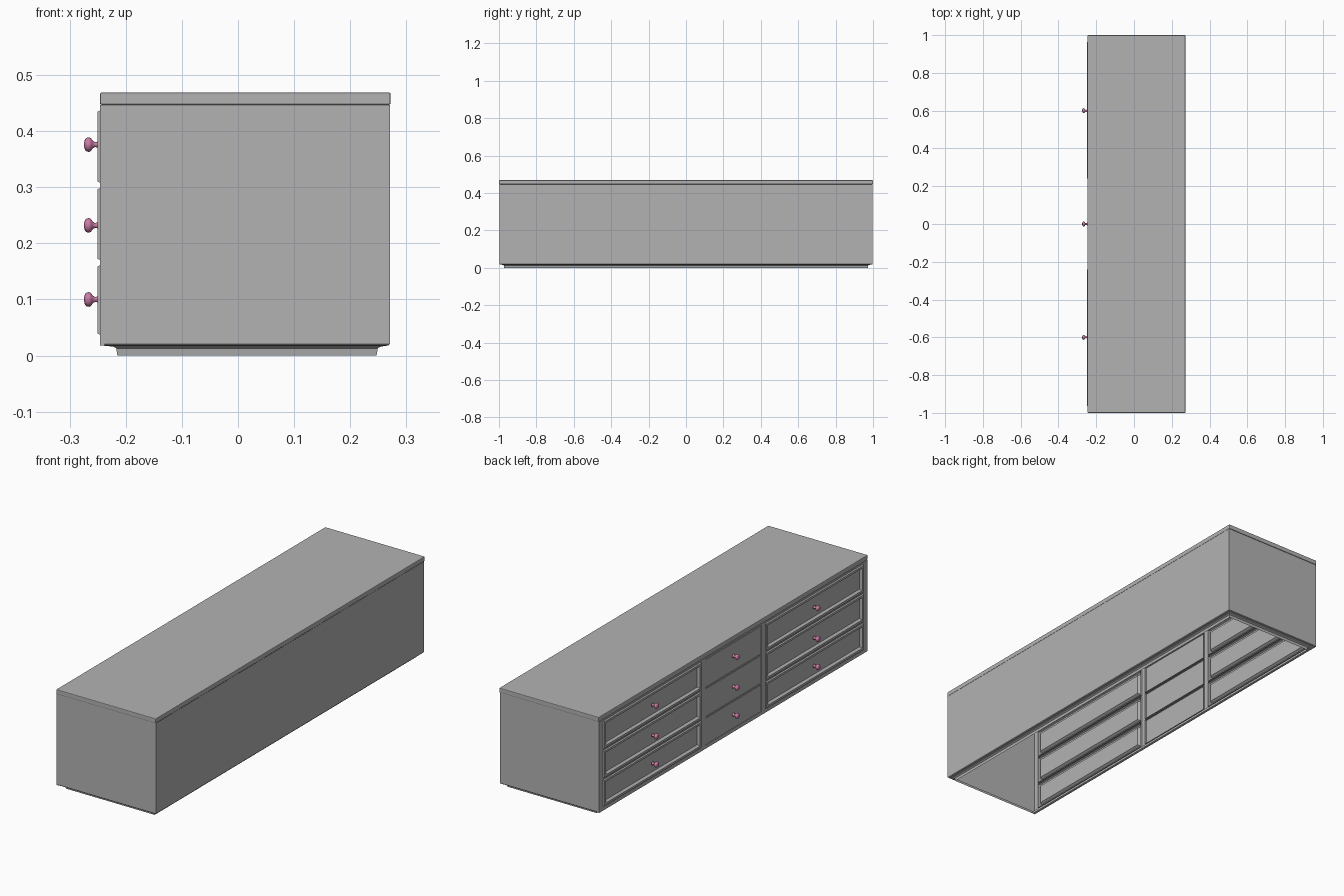
import bpy, bmesh, math
from mathutils import Matrix

cube = bpy.data.objects.get("Cube")
if cube:
    bpy.data.objects.remove(cube)


def make_material(name, color):
    mat = bpy.data.materials.new(name)
    mat.use_nodes = True
    mat.diffuse_color = color
    mat.node_tree.nodes["Principled BSDF"].inputs["Base Color"].default_value = color
    return mat


grey = make_material("grey paint", (0.45, 0.45, 0.45, 1))
pink = make_material("pink knob", (0.6, 0.2, 0.38, 1))


def finish(bm, name, mat, smooth=False):
    mesh = bpy.data.meshes.new(name)
    bm.to_mesh(mesh)
    bm.free()
    mesh.materials.append(mat)
    obj = bpy.data.objects.new(name, mesh)
    bpy.context.collection.objects.link(obj)
    if smooth:
        bpy.ops.object.select_all(action="DESELECT")
        obj.select_set(True)
        bpy.context.view_layer.objects.active = obj
        bpy.ops.object.shade_smooth_by_angle(angle=math.radians(40))
    return obj


FRONT, BACK, HALF = -0.246, 0.272, 1.0
FRAME_BACK = -0.238
BASE, TOP, HEIGHT = 0.018, 0.447, 0.469

# Top slab with softened edges
bm = bmesh.new()
bmesh.ops.create_cube(bm, size=1, matrix=Matrix.Translation(
    ((FRONT + BACK) / 2, 0, (TOP + HEIGHT) / 2))
    @ Matrix.Diagonal((BACK - FRONT, 2 * HALF, HEIGHT - TOP, 1)))
bmesh.ops.bevel(bm, geom=bm.edges[:], offset=0.003, segments=2,
                profile=0.5, affect="EDGES")
finish(bm, "top_slab", grey)


# Open-bottomed shells made of stacked rectangular rings
def ring_shell(name, rings, skip_front=False):
    bm = bmesh.new()
    loops = [[bm.verts.new(p) for p in
              ((x0, y, z), (x0, -y, z), (x1, -y, z), (x1, y, z))]
             for x0, x1, y, z in rings]
    for upper, lower in zip(loops, loops[1:]):
        for i in range(4):
            if skip_front and i == 0:
                continue
            j = (i + 1) % 4
            bm.faces.new((upper[i], lower[i], lower[j], upper[j]))
    return finish(bm, name, grey)


ring_shell("carcass", [
    (FRAME_BACK, BACK - 0.001, HALF - 0.003, TOP),
    (FRAME_BACK, BACK - 0.001, HALF - 0.003, BASE + 0.003),
    (FRAME_BACK, BACK - 0.004, HALF - 0.006, BASE)], skip_front=True)
ring_shell("plinth", [
    (FRONT + 0.003, BACK - 0.004, HALF - 0.006, BASE),
    (-0.222, 0.254, 0.979, BASE - 0.002),
    (-0.217, 0.249, 0.974, 0.013),
    (-0.215, 0.247, 0.972, 0.0)])

# Drawer front sheet: a grid of frame cells with moulded drawer cells
half = HALF - 0.003
ys = [-half, -0.967, -0.238, -0.208, 0.208, 0.238, 0.967, half]
zs = [BASE, 0.035, 0.163, 0.168, 0.301, 0.306, 0.439, TOP]
bm = bmesh.new()
grid = [[bm.verts.new((FRONT, y, z)) for z in zs] for y in ys]
drawers = []
for i in range(len(ys) - 1):
    for j in range(len(zs) - 1):
        face = bm.faces.new((grid[i][j], grid[i][j + 1],
                             grid[i + 1][j + 1], grid[i + 1][j]))
        if i % 2 and j % 2:
            drawers.append((face, i != 3))
bm.normal_update()
outline = [e for e in bm.edges if e.is_boundary]


def inset(faces, width, depth):
    bmesh.ops.inset_individual(bm, faces=faces, thickness=width, depth=0)
    for v in {v for f in faces for v in f.verts}:
        v.co.x -= depth


every = [f for f, moulded in drawers]
panelled = [f for f, moulded in drawers if moulded]
inset(every, 0.001, -0.007)       # shadow gap
inset(every, 0.002, 0.007)        # drawer edge
inset(panelled, 0.003, 0.004)     # raised rim
inset(panelled, 0.014, 0.0)       # flat border
inset(panelled, 0.009, -0.011)    # sloped moulding down to the panel

# Return edges from the front sheet to the carcass
extruded = bmesh.ops.extrude_edge_only(bm, edges=outline)["geom"]
for v in extruded:
    if isinstance(v, bmesh.types.BMVert):
        v.co.x = FRAME_BACK
finish(bm, "drawer_fronts", grey)

# Turned knobs: radius and distance along the outward axis
profile = [(0.0085, 0.0), (0.008, 0.002), (0.005, 0.005), (0.0045, 0.009),
           (0.007, 0.013), (0.0115, 0.016), (0.013, 0.019), (0.0125, 0.023),
           (0.010, 0.0265), (0.005, 0.028), (0.0, 0.0285)]


def knob(name, y, z):
    bm = bmesh.new()
    verts = [bm.verts.new((FRONT - d, y + r, z)) for r, d in profile]
    edges = [bm.edges.new(pair) for pair in zip(verts, verts[1:])]
    bmesh.ops.spin(bm, geom=verts + edges, cent=(0, y, z), axis=(1, 0, 0),
                   angle=math.tau, steps=20)
    bmesh.ops.remove_doubles(bm, verts=bm.verts[:], dist=0.0002)
    bmesh.ops.recalc_face_normals(bm, faces=bm.faces[:])
    finish(bm, name, pink, smooth=True)


for side, y in (("right", -0.6), ("middle", 0.0), ("left", 0.6)):
    for level, z in (("lower", 0.1), ("centre", 0.232), ("upper", 0.376)):
        knob(f"{side}_{level}_knob", y, z)
